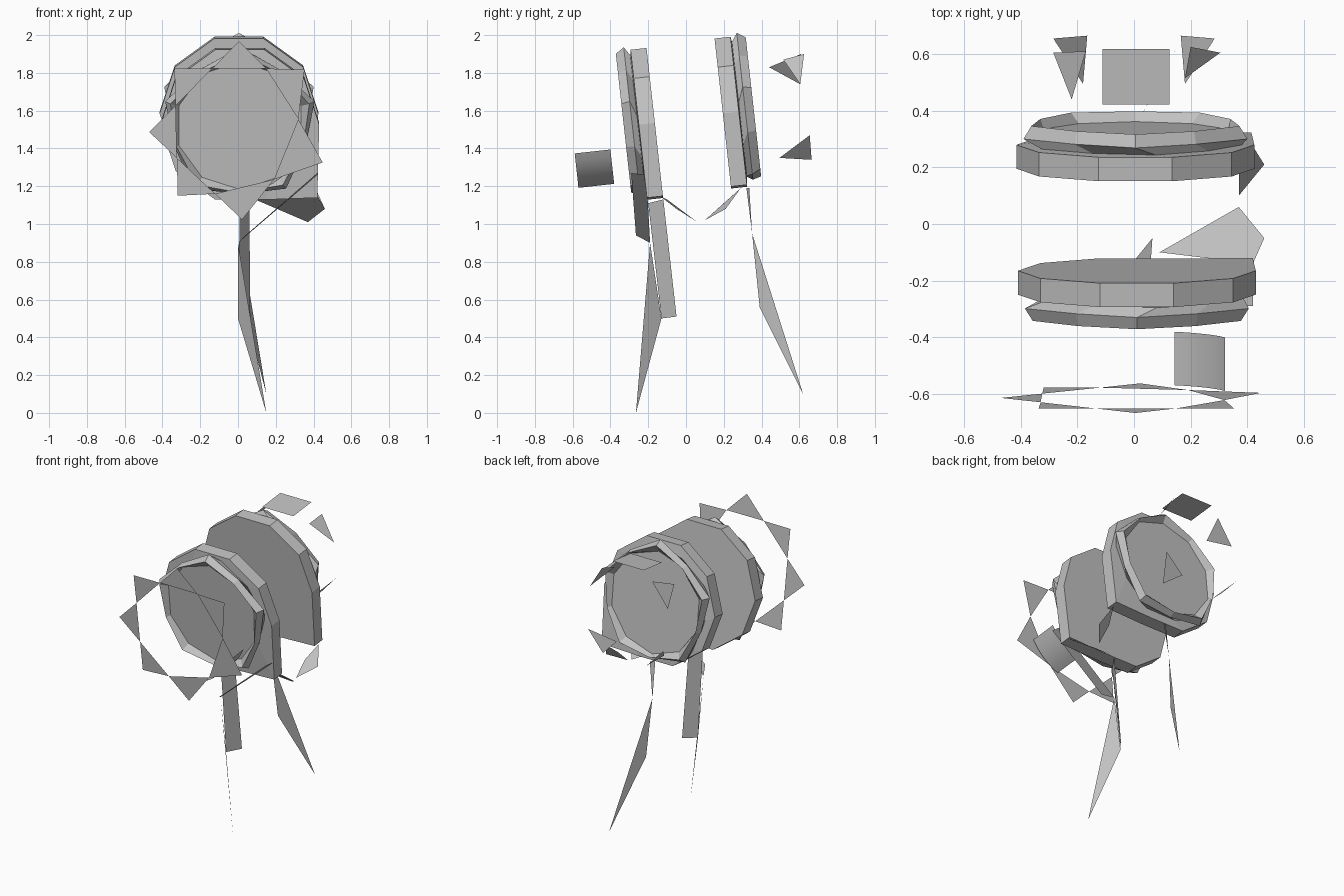
import bpy, bmesh
from math import sin, cos, radians
from mathutils import Vector

cube = bpy.data.objects.get("Cube")
if cube:
    bpy.data.objects.remove(cube)

grey = bpy.data.materials.new("plain_grey")
grey.use_nodes = True
grey.diffuse_color = (0.54, 0.54, 0.54, 1)
grey.node_tree.nodes["Principled BSDF"].inputs["Base Color"].default_value = grey.diffuse_color

# Shared tilted frame: everything leans slightly forward
SIDE = Vector((1, 0, 0))
AXIS = Vector((0, 0.994, 0.11))
UP = Vector((0, -0.11, 0.994))


def make(name, bm):
    mesh = bpy.data.meshes.new(name)
    bm.to_mesh(mesh)
    bm.free()
    mesh.materials.append(grey)
    obj = bpy.data.objects.new(name, mesh)
    bpy.context.collection.objects.link(obj)
    return obj


def polygons(name, *faces):
    bm = bmesh.new()
    for face in faces:
        bm.faces.new([bm.verts.new(p) for p in face])
    bmesh.ops.remove_doubles(bm, verts=bm.verts, dist=0.0005)
    return make(name, bm)


def polar(centre, radius, angle, depth=0.0):
    a = radians(angle)
    return Vector(centre) + SIDE * radius * cos(a) + UP * radius * sin(a) + AXIS * depth


def drum(name, centre, outward, radius, sides=10):
    # radius factor, depth, twist in steps, unevenness
    profile = [(1, 0, 0, 0), (1, 0.085, 0, 0), (0.87, 0.09, 0.2, 0.03),
               (0.93, 0.12, 0.5, 0.06), (0.88, 0.165, 0.5, 0.04), (0.81, 0.13, 0.5, 0)]
    bm = bmesh.new()
    rings = []
    for scale, depth, twist, uneven in profile:
        rings.append([bm.verts.new(polar(centre, radius * (scale + uneven * (-1) ** i),
                                         (i + twist) * 360 / sides, depth * outward))
                      for i in range(sides)])
    # Rim runs out to a square lower corner on one side
    for n, ring in enumerate(rings[:2]):
        ring[-1].co = polar(centre, 0.565, -43.5, profile[n][1] * outward)
    for low, high in zip(rings, rings[1:]):
        for i in range(sides):
            j = (i + 1) % sides
            bm.faces.new((low[i], low[j], high[j], high[i]))
    bm.faces.new(rings[0])
    bm.faces.new(rings[-1])
    bmesh.ops.recalc_face_normals(bm, faces=bm.faces)
    return make(name, bm)


def arc_plate(name, centre, radius, start, end, half_depth, steps):
    angles = [start + (end - start) * i / steps for i in range(steps + 1)]
    faces = [[polar(centre, radius, a, -half_depth), polar(centre, radius, b, -half_depth),
              polar(centre, radius, b, half_depth), polar(centre, radius, a, half_depth)]
             for a, b in zip(angles, angles[1:])]
    return polygons(name, *faces)


# Two tilted drums
drum("front_drum", (0.01, -0.165, 1.535), -1, 0.42)
drum("back_drum", (0.005, 0.195, 1.585), 1, 0.42)

# Open star of loose points in front
star_centre = (0.005, -0.615, 1.495)
tips = [43, 90, 136, 181, 227, 272, 339]
bases = []
for i, tip in enumerate(tips):
    after = tips[(i + 1) % len(tips)]
    gap = (after - tip) % 360
    bases.append(polar(star_centre, 0.36 if gap < 60 else 0.32, tip + gap / 2))
polygons("front_star", *[[bases[i - 1], polar(star_centre, 0.475, tip), bases[i]]
                         for i, tip in enumerate(tips)])

# Loose curved plates
curved = arc_plate("front_curved_plate", (0, -0.51, 1.52), 0.35, -66, -23, 0.095, 6)
for poly in curved.data.polygons:
    poly.use_smooth = True
arc_plate("back_top_plate", (0.007, 0.565, 1.542), 0.43, 74, 106, 0.099, 1)

# Loose shards at the back
polygons("left_upper_shard", [(0.18, 0.515, 1.87), (0.2, 0.625, 1.9), (0.305, 0.605, 1.74)])
polygons("right_upper_shard", [(-0.22, 0.44, 1.83), (-0.17, 0.61, 1.9), (-0.285, 0.605, 1.74)])
for side, sign in (("left", 1), ("right", -1)):
    polygons(f"{side}_lower_shard", [(0.18 * sign, 0.495, 1.35), (0.285 * sign, 0.655, 1.47),
                                     (0.165 * sign, 0.665, 1.34)])

# Angled flaps under the drums
polygons("front_flap", [(0.09, -0.1, 1.13), (0.37, 0.06, 1.01),
                        (0.46, -0.05, 1.08), (0.42, -0.14, 1.15)])
polygons("back_flap", [(0.37, 0.1, 1.02), (0.46, 0.21, 1.08),
                       (0.41, 0.29, 1.19), (0.37, 0.2, 1.11)])
polygons("side_strip", [(0.04, -0.265, 0.94), (0, -0.19, 0.9),
                        (0.42, -0.21, 1.26), (0.42, -0.29, 1.27)])

# Hanging ribbons
knee = (0, -0.13, 0.5)
polygons("front_ribbon",
         [(0.01, -0.2, 1.11), (0.06, -0.12, 1.13), (0.065, -0.05, 0.51), knee],
         [(0, -0.19, 0.9), knee, (0.15, -0.265, 0)])
bend = (0.01, 0.35, 0.95)
polygons("back_ribbon",
         [(0.01, 0.32, 1.19), (0.04, 0.335, 1.19), bend],
         [bend, (0.03, 0.39, 0.56), (0.15, 0.62, 0.1)])
